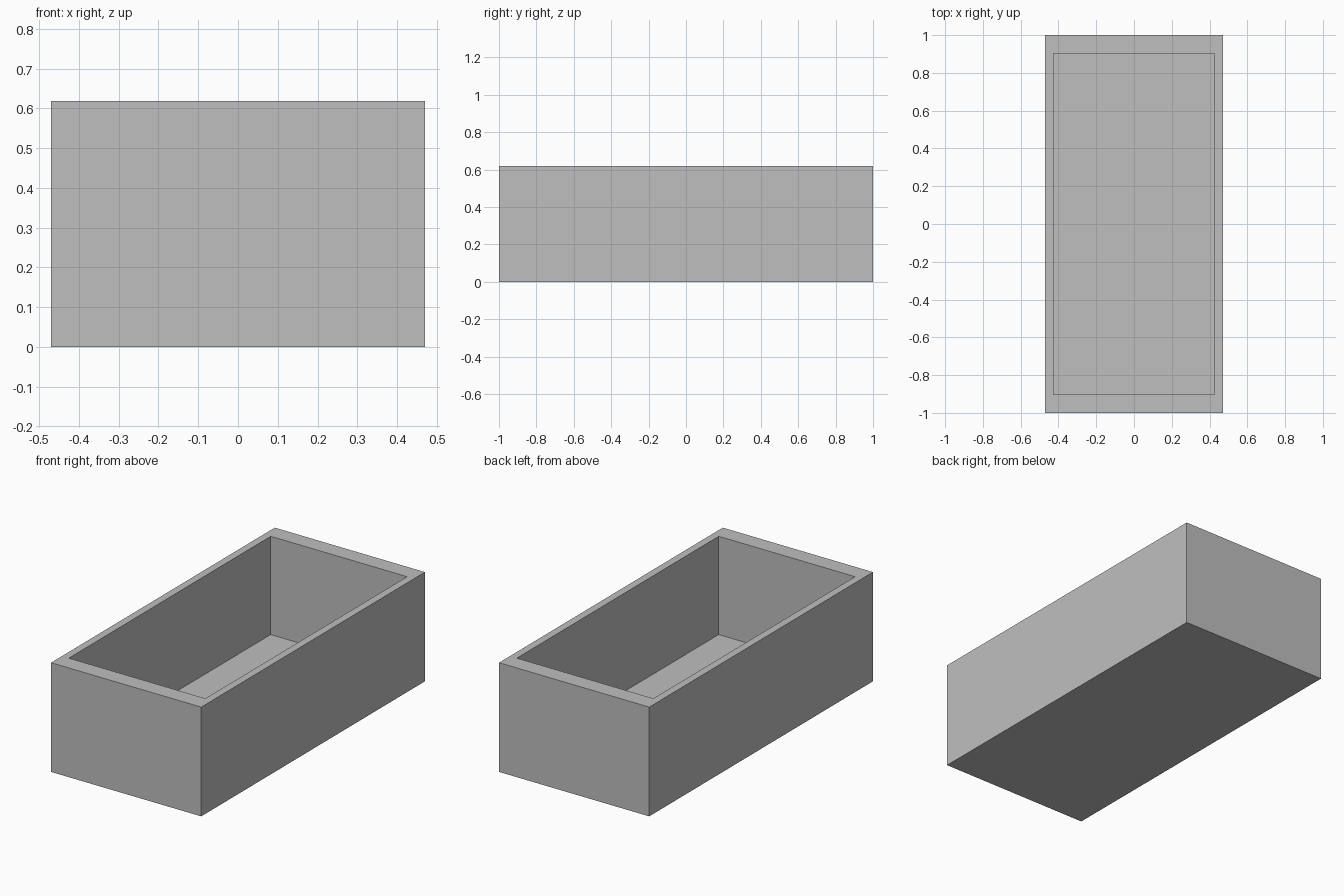
import bpy
import bmesh
from mathutils import Vector

WIDTH, LENGTH, HEIGHT = 0.94, 2.0, 0.618
INNER_WIDTH, INNER_LENGTH, FLOOR = 0.854, 1.804, 0.062

default_cube = bpy.data.objects.get("Cube")
if default_cube:
    bpy.data.objects.remove(default_cube, do_unlink=True)

# Plain grey finish
grey = bpy.data.materials.new("plain_grey")
grey.use_nodes = True
colour = (0.52, 0.52, 0.52, 1.0)
grey.diffuse_color = colour
grey.node_tree.nodes["Principled BSDF"].inputs["Base Color"].default_value = colour

# Solid outer block
bm = bmesh.new()
bmesh.ops.create_cube(bm, size=1.0)
bmesh.ops.scale(bm, vec=Vector((WIDTH, LENGTH, HEIGHT)), verts=bm.verts)
bmesh.ops.translate(bm, vec=Vector((0, 0, HEIGHT / 2)), verts=bm.verts)

# Rim: inset the top face, wider at the two ends than along the sides
top = max(bm.faces, key=lambda f: f.calc_center_median().z)
bmesh.ops.inset_region(bm, faces=[top], thickness=0.02, use_even_offset=True)
for v in top.verts:
    v.co.x = INNER_WIDTH / 2 if v.co.x > 0 else -INNER_WIDTH / 2
    v.co.y = INNER_LENGTH / 2 if v.co.y > 0 else -INNER_LENGTH / 2

# Cavity: push the inner face down to the floor
cavity = bmesh.ops.extrude_discrete_faces(bm, faces=[top])["faces"][0]
for v in cavity.verts:
    v.co.z = FLOOR
bmesh.ops.recalc_face_normals(bm, faces=bm.faces)

mesh = bpy.data.meshes.new("open_box")
bm.to_mesh(mesh)
bm.free()
mesh.materials.append(grey)
box = bpy.data.objects.new("open_box", mesh)
bpy.context.collection.objects.link(box)
